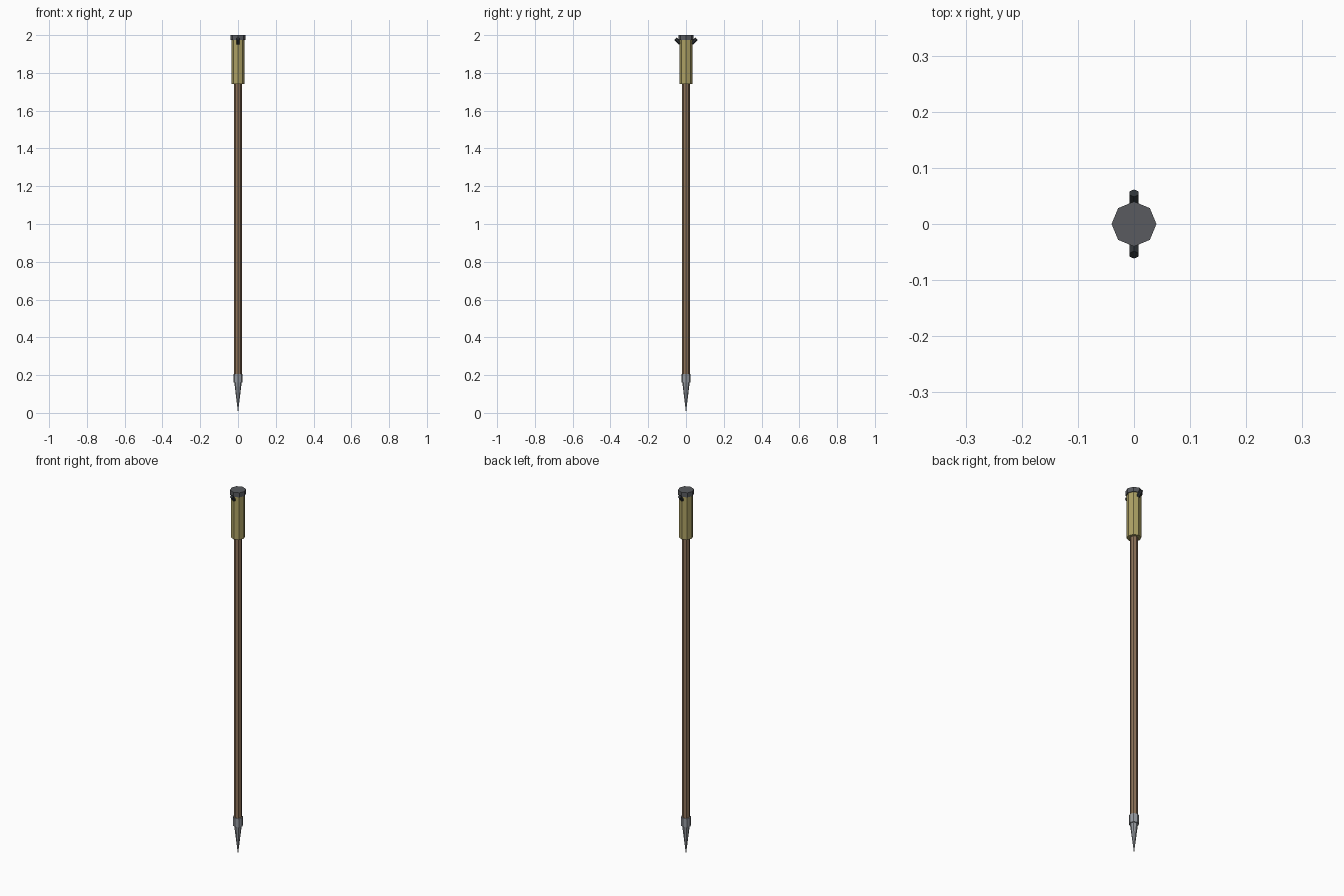
import bpy
from math import pi
from mathutils import Vector

if "Cube" in bpy.data.objects:
    bpy.data.objects.remove(bpy.data.objects["Cube"])

def material(name, rgb):
    m = bpy.data.materials.new(name)
    m.diffuse_color = (*rgb, 1)
    m.use_nodes = True
    m.node_tree.nodes["Principled BSDF"].inputs["Base Color"].default_value = m.diffuse_color
    return m

wood = material("wood", (0.27, 0.17, 0.10))
brass = material("brass", (0.42, 0.36, 0.13))
steel = material("steel", (0.30, 0.32, 0.35))
dark = material("dark_metal", (0.10, 0.105, 0.115))
black = material("black_metal", (0.03, 0.035, 0.04))

def rod(name, a, b, r1, r2, mat, sides=8):
    """Flat-faced tapered cylinder from point a to point b."""
    a, b = Vector(a), Vector(b)
    bpy.ops.mesh.primitive_cone_add(vertices=sides, radius1=r1, radius2=r2,
                                    depth=(b - a).length, location=(a + b) / 2)
    ob = bpy.context.object
    ob.rotation_euler = (b - a).to_track_quat('Z', 'Y').to_euler()
    ob.name = name
    ob.data.materials.append(mat)
    return ob

def upright(name, z0, z1, r0, r1, mat):
    return rod(name, (0, 0, z0), (0, 0, z1), r0, r1, mat)

# Spike and collar
upright("ground_spike", 0, 0.165, 0.0, 0.02, steel)
upright("spike_collar", 0.16, 0.207, 0.025, 0.025, steel)

# Long shaft
upright("shaft", 0.2, 1.75, 0.02, 0.02, wood)

# Sleeve and cap
upright("sleeve", 1.74, 1.98, 0.035, 0.035, brass)
upright("cap", 1.975, 2.0, 0.04, 0.04, dark)

# Upturned pegs on both sides of the sleeve
for side, label in ((-1, "front"), (1, "back")):
    rod(label + "_peg", (0, side * 0.030, 1.955), (0, side * 0.055, 1.981),
        0.009, 0.009, black, sides=6)
